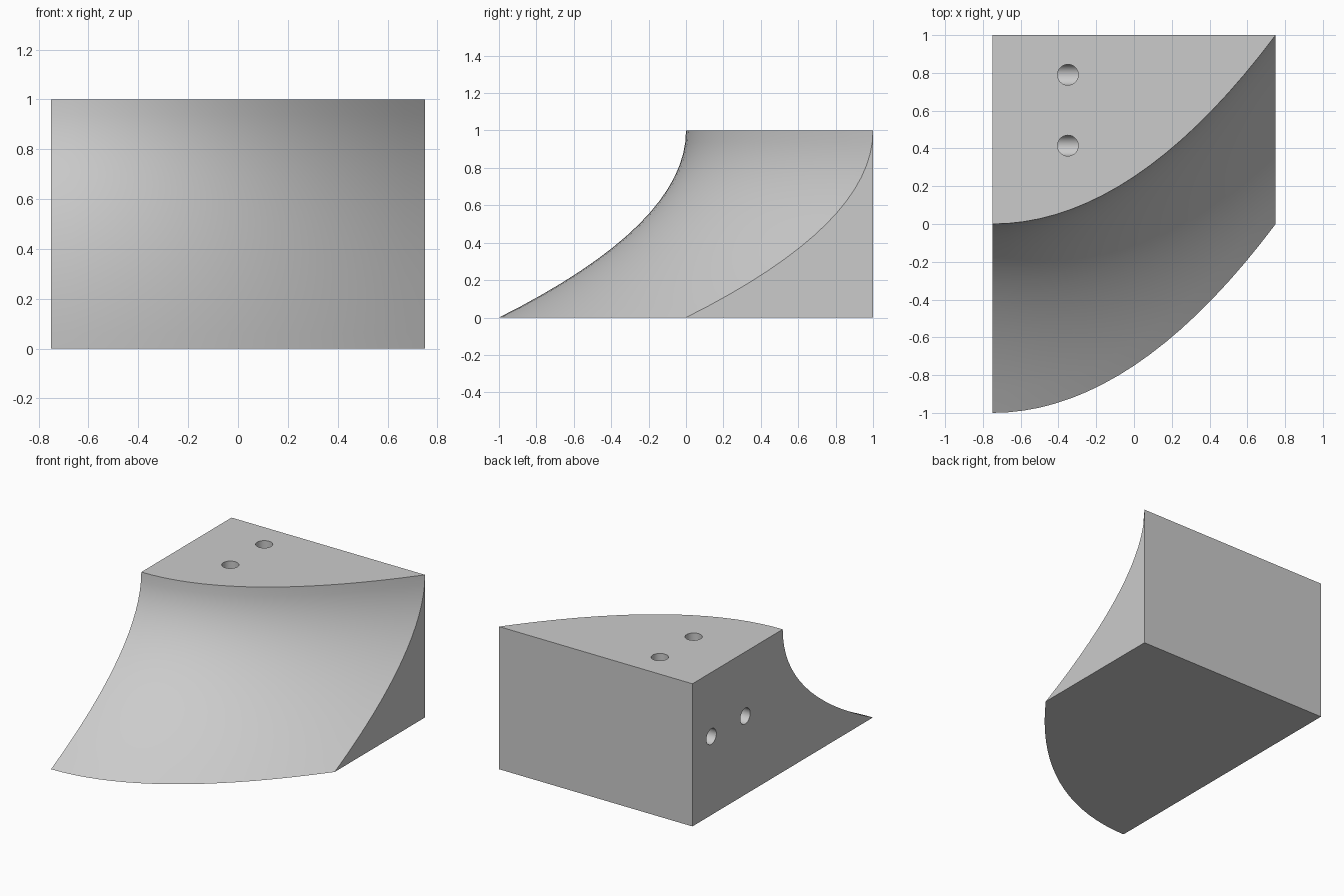
import bpy, bmesh, math
from mathutils import Vector

if "Cube" in bpy.data.objects:
    bpy.data.objects.remove(bpy.data.objects["Cube"])

grey = bpy.data.materials.new("light_grey")
grey.diffuse_color = (0.6, 0.6, 0.6, 1)
grey.use_nodes = True
grey.node_tree.nodes["Principled BSDF"].inputs["Base Color"].default_value = grey.diffuse_color
NX, NZ = 18, 16


def finish(bm, name):
    bmesh.ops.recalc_face_normals(bm, faces=bm.faces)
    me = bpy.data.meshes.new(name)
    bm.to_mesh(me)
    bm.free()
    me.materials.append(grey)
    ob = bpy.data.objects.new(name, me)
    bpy.context.collection.objects.link(ob)
    return ob


# Block with a front that sweeps as a parabola in plan and in profile
bm = bmesh.new()
front = [[bm.verts.new((-0.75 + 1.5 * i / NX, (i / NX) ** 2 - (1 - k / NZ) ** 2, k / NZ))
          for k in range(NZ + 1)] for i in range(NX + 1)]
back_left_low = bm.verts.new((-0.75, 1, 0))
back_left_top = bm.verts.new((-0.75, 1, 1))
back_right_low = bm.verts.new((0.75, 1, 0))
for i in range(NX):
    for k in range(NZ):
        bm.faces.new((front[i][k], front[i + 1][k], front[i + 1][k + 1], front[i][k + 1]))
bm.faces.new([c[-1] for c in front] + [back_left_top])
bm.faces.new([c[0] for c in front] + [back_right_low, back_left_low])
bm.faces.new(front[0] + [back_left_top, back_left_low])
bm.faces.new(front[-1] + [back_right_low])
bm.faces.new((back_left_low, back_left_top, front[-1][-1], back_right_low))
block = finish(bm, "curved_block")


# Elbow holes running from the top face to the left face
def elbow(y, r=0.055, n=32, cx=-0.35, cz=0.55):
    bm = bmesh.new()
    rings = []
    for part in range(3):
        ring = []
        for s in range(n):
            a = 2 * math.pi * s / n
            u, v = r * math.cos(a), r * math.sin(a)
            p = ((cx + u, y + v, 1.1), (cx + u, y + v, cz - u), (-0.85, y + v, cz - u))[part]
            ring.append(bm.verts.new(Vector(p)))
        rings.append(ring)
    for a, b in zip(rings, rings[1:]):
        for s in range(n):
            t = (s + 1) % n
            bm.faces.new((a[s], a[t], b[t], b[s]))
    bm.faces.new(rings[0])
    bm.faces.new(rings[-1])
    return finish(bm, "hole_cutter")


bpy.context.view_layer.objects.active = block
for y in (0.79, 0.415):
    cutter = elbow(y)
    mod = block.modifiers.new("hole", 'BOOLEAN')
    mod.operation = 'DIFFERENCE'
    mod.solver = 'EXACT'
    mod.object = cutter
    bpy.ops.object.modifier_apply(modifier=mod.name)
    bpy.data.objects.remove(cutter)

# Smooth curved surfaces, crisp edges
bpy.ops.object.select_all(action='DESELECT')
block.select_set(True)
bpy.ops.object.shade_smooth_by_angle(angle=math.radians(25))
